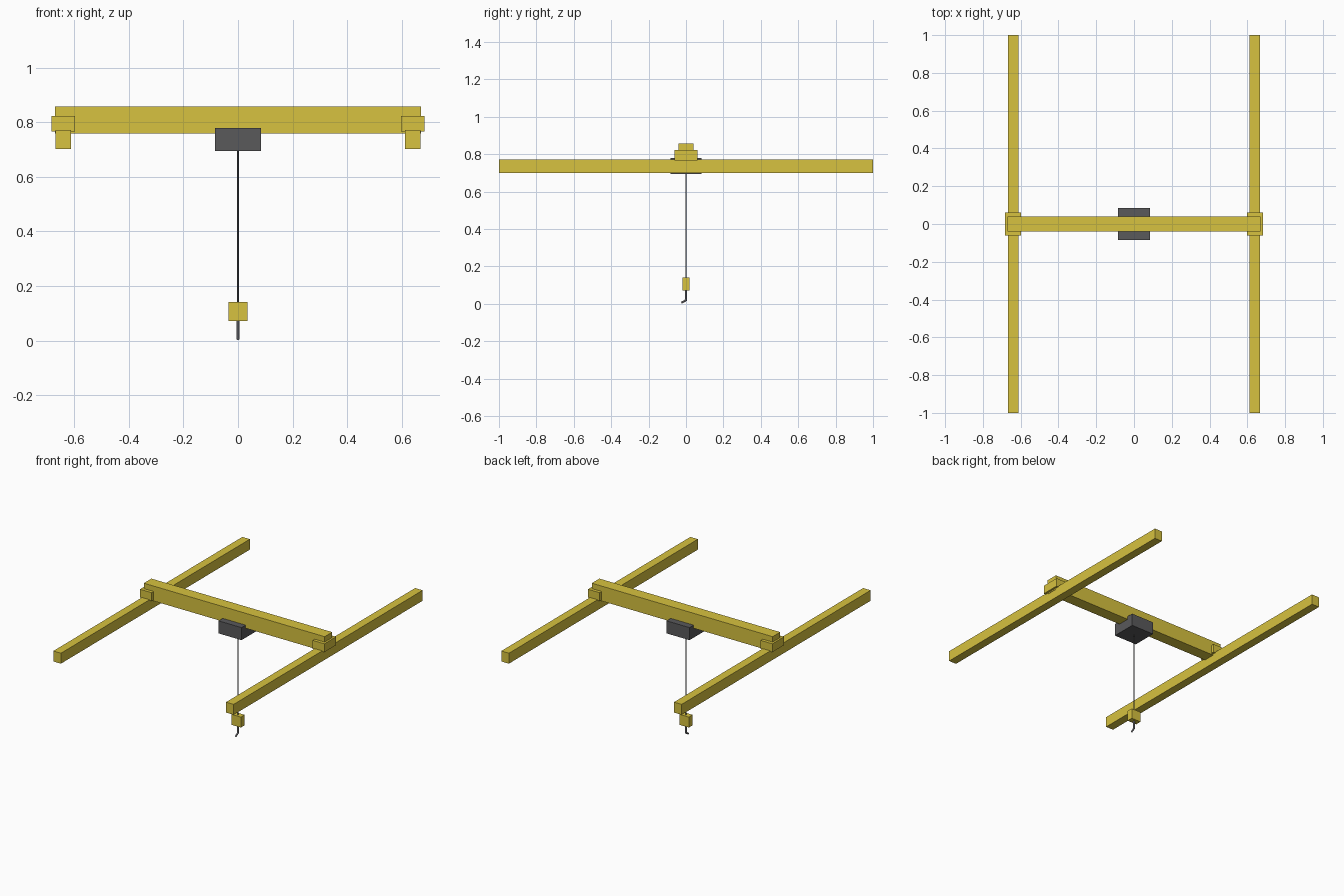
import bpy
from mathutils import Vector

if "Cube" in bpy.data.objects:
    bpy.data.objects.remove(bpy.data.objects["Cube"])


def material(name, rgb):
    m = bpy.data.materials.new(name)
    m.diffuse_color = (*rgb, 1)
    m.use_nodes = True
    m.node_tree.nodes["Principled BSDF"].inputs["Base Color"].default_value = m.diffuse_color
    return m


yellow = material("yellow_paint", (0.68, 0.54, 0.05))
dark = material("dark_steel", (0.1, 0.1, 0.105))
steel = material("hook_steel", (0.3, 0.3, 0.32))


def box(name, centre, size, mat):
    bpy.ops.mesh.primitive_cube_add(size=1, location=centre)
    ob = bpy.context.object
    ob.name = name
    ob.scale = size
    bpy.ops.object.transform_apply(location=False, rotation=False, scale=True)
    ob.data.materials.append(mat)
    return ob


def rod(name, a, b, radius, sides, mat):
    a, b = Vector(a), Vector(b)
    d = b - a
    bpy.ops.mesh.primitive_cylinder_add(vertices=sides, radius=radius, depth=d.length,
                                        location=(a + b) / 2,
                                        rotation=d.to_track_quat('Z', 'Y').to_euler())
    ob = bpy.context.object
    ob.name = name
    ob.data.materials.append(mat)
    return ob


# Runway rails and the end trucks riding on them
for side, s in (("left", -1), ("right", 1)):
    box(f"{side}_runway_rail", (s * 0.64, 0, 0.736), (0.056, 2, 0.07), yellow)
    box(f"{side}_end_truck", (s * 0.64, 0, 0.794), (0.086, 0.124, 0.056), yellow)

# Bridge girder spanning the rails
box("bridge_girder", (0, 0, 0.808), (1.34, 0.08, 0.1), yellow)

# Hoist trolley under the girder
box("hoist_trolley", (0, 0, 0.737), (0.17, 0.168, 0.084), dark)

# Cable, hook block and bent hook
rod("hoist_cable", (0, 0, 0.135), (0, 0, 0.71), 0.0036, 8, dark)
box("hook_block", (0, 0, 0.107), (0.07, 0.04, 0.07), yellow)
rod("hook_shank", (0, 0, 0.018), (0, 0, 0.08), 0.0055, 8, steel)
rod("hook_tip", (0, 0.002, 0.021), (0, -0.025, 0.0055), 0.0055, 8, steel)
